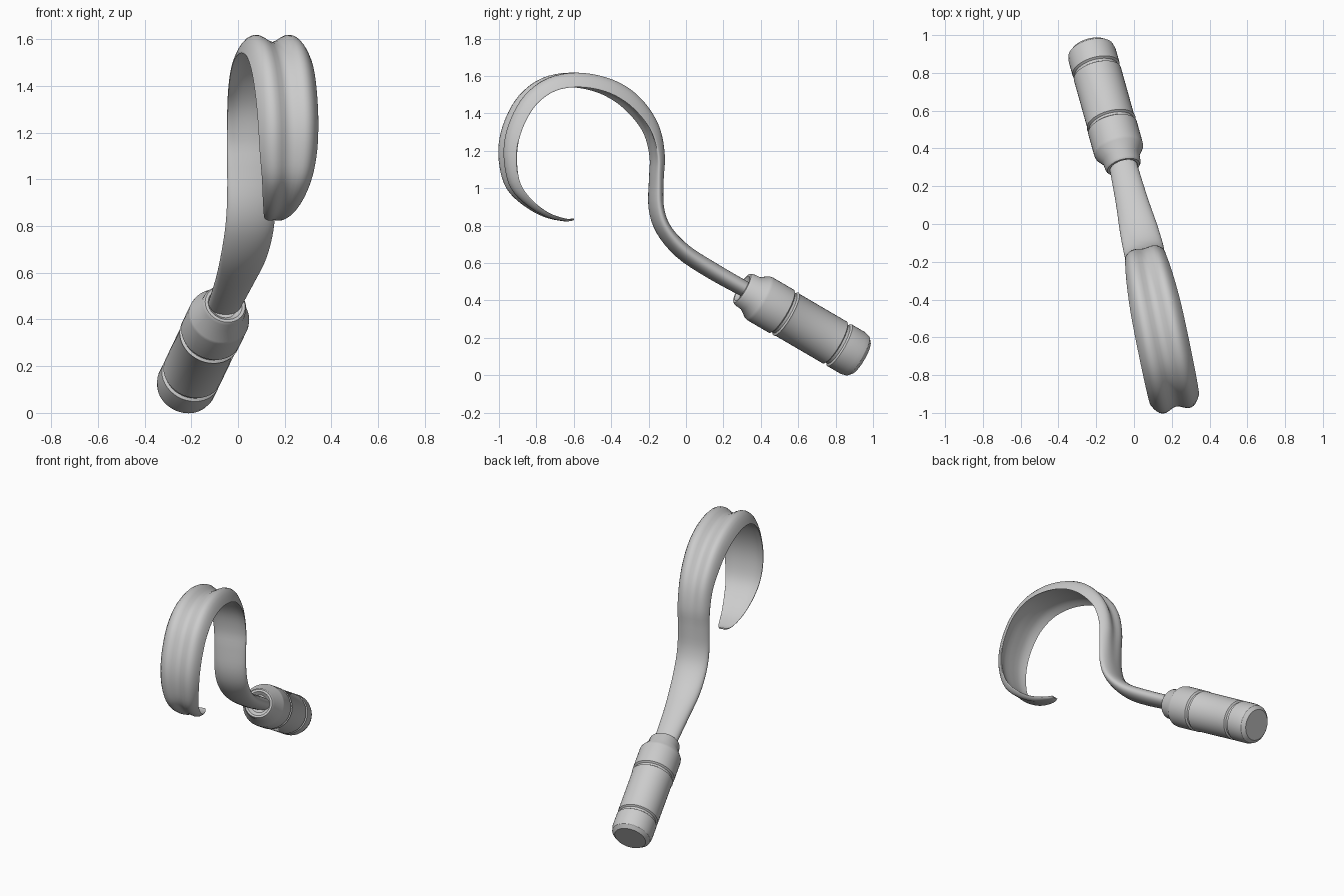
import bpy, bmesh, math
from mathutils import Vector

if "Cube" in bpy.data.objects:
    bpy.data.objects.remove(bpy.data.objects["Cube"])


def make_object(name, rings, angle):
    """Skin a list of closed rings, cap both ends and smooth."""
    bm = bmesh.new()
    vs = [[bm.verts.new(p) for p in ring] for ring in rings]
    n = len(vs[0])
    for a, b in zip(vs, vs[1:]):
        for i in range(n):
            j = (i + 1) % n
            bm.faces.new((a[i], a[j], b[j], b[i]))
    bm.faces.new(vs[0])
    bm.faces.new(vs[-1])
    bmesh.ops.recalc_face_normals(bm, faces=bm.faces)
    me = bpy.data.meshes.new(name)
    bm.to_mesh(me)
    bm.free()
    ob = bpy.data.objects.new(name, me)
    bpy.context.collection.objects.link(ob)
    bpy.ops.object.select_all(action='DESELECT')
    ob.select_set(True)
    bpy.context.view_layer.objects.active = ob
    bpy.ops.object.shade_smooth_by_angle(angle=math.radians(angle))
    return ob


# Handle: lathe profile (distance along axis, radius)
start, end = Vector((-0.055, 0.30, 0.465)), Vector((-0.235, 0.942, 0.09))
axis = (end - start).normalized()
side = axis.cross(Vector((0, 0, 1))).normalized()
up = side.cross(axis)
profile = [(0.02, 0.055), (0.0, 0.075), (0.0, 0.088), (0.012, 0.096), (0.055, 0.1),
           (0.1, 0.13), (0.115, 0.133), (0.25, 0.133), (0.258, 0.122), (0.272, 0.122),
           (0.28, 0.133), (0.29, 0.129), (0.59, 0.129), (0.597, 0.118), (0.612, 0.118),
           (0.62, 0.129), (0.705, 0.129), (0.735, 0.122), (0.755, 0.1)]
SEG = 40
make_object("handle", [[start + axis * d + (side * math.cos(k * math.tau / SEG)
                        + up * math.sin(k * math.tau / SEG)) * r for k in range(SEG)]
                       for d, r in profile], 30)

# Hook path: y, z, half width, half depth, rod-to-ridged-strip blend
path = [(0.33, 0.452, .072, .042, 0), (0.13, 0.565, .085, .045, 0),
        (-0.02, 0.665, .100, .043, 0), (-0.12, 0.78, .106, .038, 0),
        (-0.16, 0.90, .106, .036, .05), (-0.16, 1.05, .106, .034, .2),
        (-0.155, 1.17, .108, .034, .4), (-0.18, 1.30, .113, .036, .65),
        (-0.24, 1.405, .122, .039, .85), (-0.33, 1.495, .130, .040, 1),
        (-0.45, 1.555, .136, .040, 1), (-0.60, 1.58, .138, .040, 1),
        (-0.74, 1.555, .138, .038, 1), (-0.85, 1.475, .137, .036, 1),
        (-0.92, 1.36, .135, .034, 1), (-0.955, 1.24, .132, .032, 1),
        (-0.955, 1.12, .126, .029, .95), (-0.925, 1.01, .112, .026, .85),
        (-0.85, 0.925, .094, .02, .7), (-0.75, 0.86, .07, .014, .6),
        (-0.65, 0.832, .046, .009, .5), (-0.605, 0.834, .026, .006, .5)]


def spline(pts, steps):
    """Catmull-Rom through tuples."""
    out = []
    for i in range(len(pts) - 1):
        p = [pts[max(0, min(len(pts) - 1, i + k))] for k in (-1, 0, 1, 2)]
        for s in range(steps):
            t = s / steps
            out.append([0.5 * (2 * b + (c - a) * t + (2 * a - 5 * b + 4 * c - d) * t * t
                               + (3 * b - a - 3 * c + d) * t ** 3) for a, b, c, d in zip(*p)])
    return out + [list(pts[-1])]


def centre(y, z):
    x = 0.05 - 0.207 * (y + 0.13) if y < -0.13 else 0.05 - 0.245 * (y + 0.13)
    return Vector((x, y, z))


def lerp_table(table, v):
    v = abs(v)
    for (a, p), (b, q) in zip(table, table[1:]):
        if v <= b + 1e-6:
            t = (v - a) / (b - a)
            return p + (q - p) * t
    return table[-1][1]


# Strip section: outer side has two ridges and a valley, inner side is cupped
OUTER = [(0, .2), (.1, .25), (.25, .62), (.45, .96), (.6, .95), (.75, .68), (.9, -.1), (1, -.85)]
INNER = [(0, -.3), (.3, -.3), (.6, -.4), (.8, -.65), (1, -1)]
M = 20
samples = spline(path, 4)
mids = [centre(s[0], s[1]) for s in samples]
wide = Vector((1, 0.215, 0)).normalized()
rings = []
for i, (y, z, hw, hd, g) in enumerate(samples):
    tan = mids[min(i + 1, len(mids) - 1)] - mids[max(i - 1, 0)]
    normal = tan.cross(wide).normalized()
    ring = []
    for k in range(2 * M):
        a = math.pi * k / M
        v, s = math.cos(a), math.sin(a)
        strip = lerp_table(OUTER if k <= M else INNER, v)
        off = s * (1 - g) + strip * g
        ring.append(mids[i] + wide * (v * hw) + normal * (off * hd))
    rings.append(ring)
make_object("hook_blade", rings, 50)
